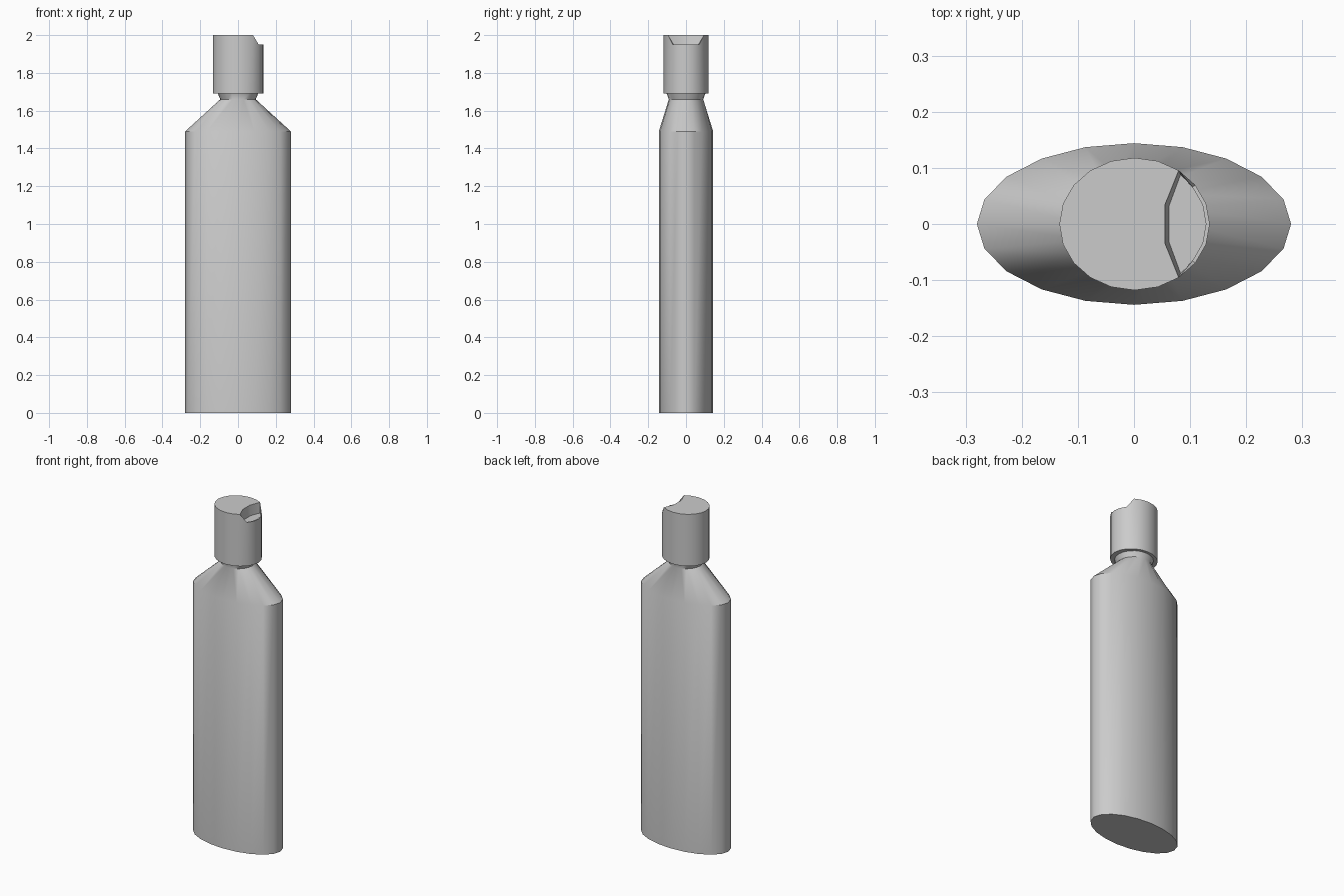
import bpy, bmesh
from math import sin, cos, pi, radians

if "Cube" in bpy.data.objects:
    bpy.data.objects.remove(bpy.data.objects["Cube"])

N = 20


def ring(bm, rx, ry, z, cx=0.0):
    return [bm.verts.new((cx + rx * cos(2 * pi * k / N), ry * sin(2 * pi * k / N), z))
            for k in range(N)]


def bridge(bm, a, b):
    for k in range(N):
        j = (k + 1) % N
        bm.faces.new((a[k], a[j], b[j], b[k]))


def finish(bm, name):
    bmesh.ops.recalc_face_normals(bm, faces=bm.faces[:])
    mesh = bpy.data.meshes.new(name)
    bm.to_mesh(mesh)
    bm.free()
    ob = bpy.data.objects.new(name, mesh)
    bpy.context.collection.objects.link(ob)
    bpy.ops.object.select_all(action='DESELECT')
    ob.select_set(True)
    bpy.context.view_layer.objects.active = ob
    bpy.ops.object.shade_smooth_by_angle(angle=radians(40))
    return ob


# Oval bottle body with sloped shoulders and a flared neck
bm = bmesh.new()
profile = [(0.28, 0.144, 0), (0.28, 0.144, 1.49), (0.094, 0.091, 1.66), (0.109, 0.104, 1.695)]
rings = [ring(bm, *p) for p in profile]
for lower, upper in zip(rings, rings[1:]):
    bridge(bm, lower, upper)
bm.faces.new(rings[0])
bm.faces.new(rings[-1])
finish(bm, "bottle_body")

# Cap with a thumb notch pressed into its right top edge
RX, RY, CX = 0.134, 0.118, 0.001
TOP, RIM, FLOOR = 2.0, 1.95, 1.94
bm = bmesh.new()
base = ring(bm, RX, RY, 1.69, CX)
out = ring(bm, RX, RY, TOP, CX)
bridge(bm, base, out)
bm.faces.new(base)
low = range(-2, 3)
for k in low:
    out[k].co.z = RIM
lip = {k: bm.verts.new((out[k].co.x * 0.95, out[k].co.y * 0.95, RIM)) for k in low}
floor = {k: bm.verts.new((lip[k].co.x, lip[k].co.y, FLOOR)) for k in low}

# Notch rim and outer inside wall
for k in range(-2, 2):
    bm.faces.new((out[k], out[k + 1], lip[k + 1], lip[k]))
    bm.faces.new((lip[k], lip[k + 1], floor[k + 1], floor[k]))

# Notch ends and angled back walls, the same on both sides
back_top, back_low, end_low = {}, {}, {}
for s in (-1, 1):
    back_top[s] = bm.verts.new((0.055, 0.034 * s, TOP))
    back_low[s] = bm.verts.new((0.062, 0.031 * s, FLOOR))
    end_low[s] = bm.verts.new((0.083, 0.088 * s, FLOOR))
    corner = out[3 * s]
    bm.faces.new((out[2 * s], corner, lip[2 * s]))
    bm.faces.new((lip[2 * s], corner, end_low[s], floor[2 * s]))
    bm.faces.new((corner, back_top[s], back_low[s], end_low[s]))
bm.faces.new((back_top[1], back_top[-1], back_low[-1], back_low[1]))

# Notch floor and remaining cap top
bm.faces.new([floor[k] for k in low] + [end_low[1], back_low[1], back_low[-1], end_low[-1]])
bm.faces.new(out[3:18] + [back_top[-1], back_top[1]])
finish(bm, "cap")
